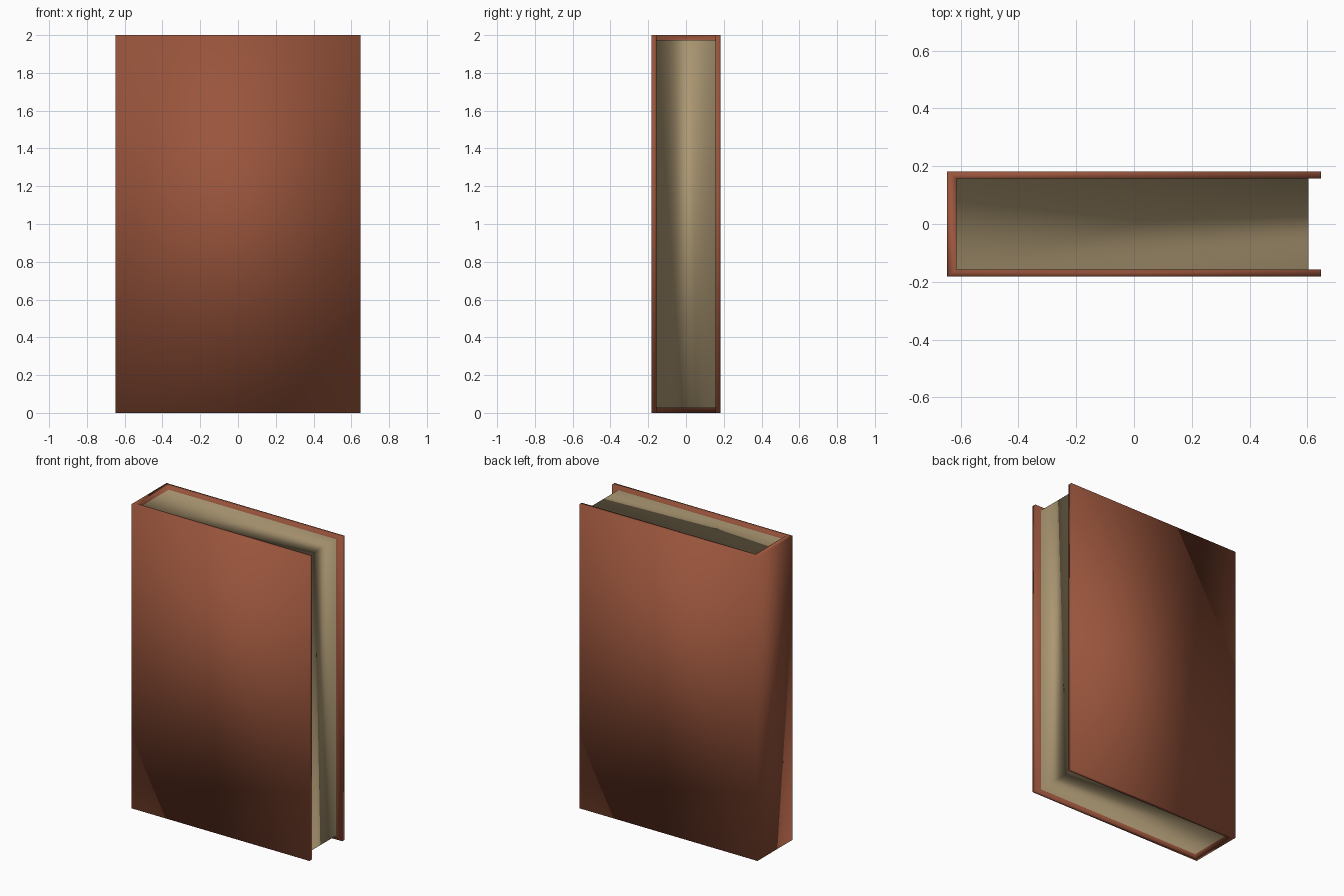
import bpy, bmesh

if "Cube" in bpy.data.objects:
    bpy.data.objects.remove(bpy.data.objects["Cube"])


def material(name, color):
    m = bpy.data.materials.new(name)
    m.diffuse_color = (*color, 1)
    m.use_nodes = True
    m.node_tree.nodes["Principled BSDF"].inputs["Base Color"].default_value = m.diffuse_color
    return m


HX, HY, H = 0.648, 0.1825, 2.0        # half width, half thickness, height
INNER_Y, SPINE_X = 0.157, -0.615      # inner sides of the cover boards and spine
PAGE_X, PAGE_INSET = 0.604, 0.025     # fore edge of pages, recess at top and bottom

bm = bmesh.new()
bmesh.ops.create_cube(bm, size=2)
for v in bm.verts:
    v.co = (v.co.x * HX, v.co.y * HY, (v.co.z + 1) * H / 2)
bm.normal_update()

# the three open sides of the book: top, fore edge and bottom
pages = [f for f in bm.faces if f.normal.x > 0.5 or abs(f.normal.z) > 0.5]


def inset_to(x_right, z_gap):
    """Inset the page region and snap its new corners into place."""
    bmesh.ops.inset_region(bm, faces=pages, thickness=0.02, use_even_offset=True)
    for v in {v for f in pages for v in f.verts}:
        v.co = (SPINE_X if v.co.x < 0 else x_right,
                INNER_Y if v.co.y > 0 else -INNER_Y,
                z_gap if v.co.z < H / 2 else H - z_gap)


inset_to(HX, 0)                 # rim of the cover boards
inset_to(PAGE_X, PAGE_INSET)    # recessed page block

for f in bm.faces:
    f.smooth = True
for f in pages:
    f.material_index = 1
bmesh.ops.recalc_face_normals(bm, faces=bm.faces)

# closed book: cover and pages are one continuous surface
me = bpy.data.meshes.new("book")
bm.to_mesh(me)
bm.free()
me.materials.append(material("brown leather cover", (0.32, 0.09, 0.045)))
me.materials.append(material("aged paper", (0.41, 0.31, 0.17)))
bpy.context.collection.objects.link(bpy.data.objects.new("book", me))
